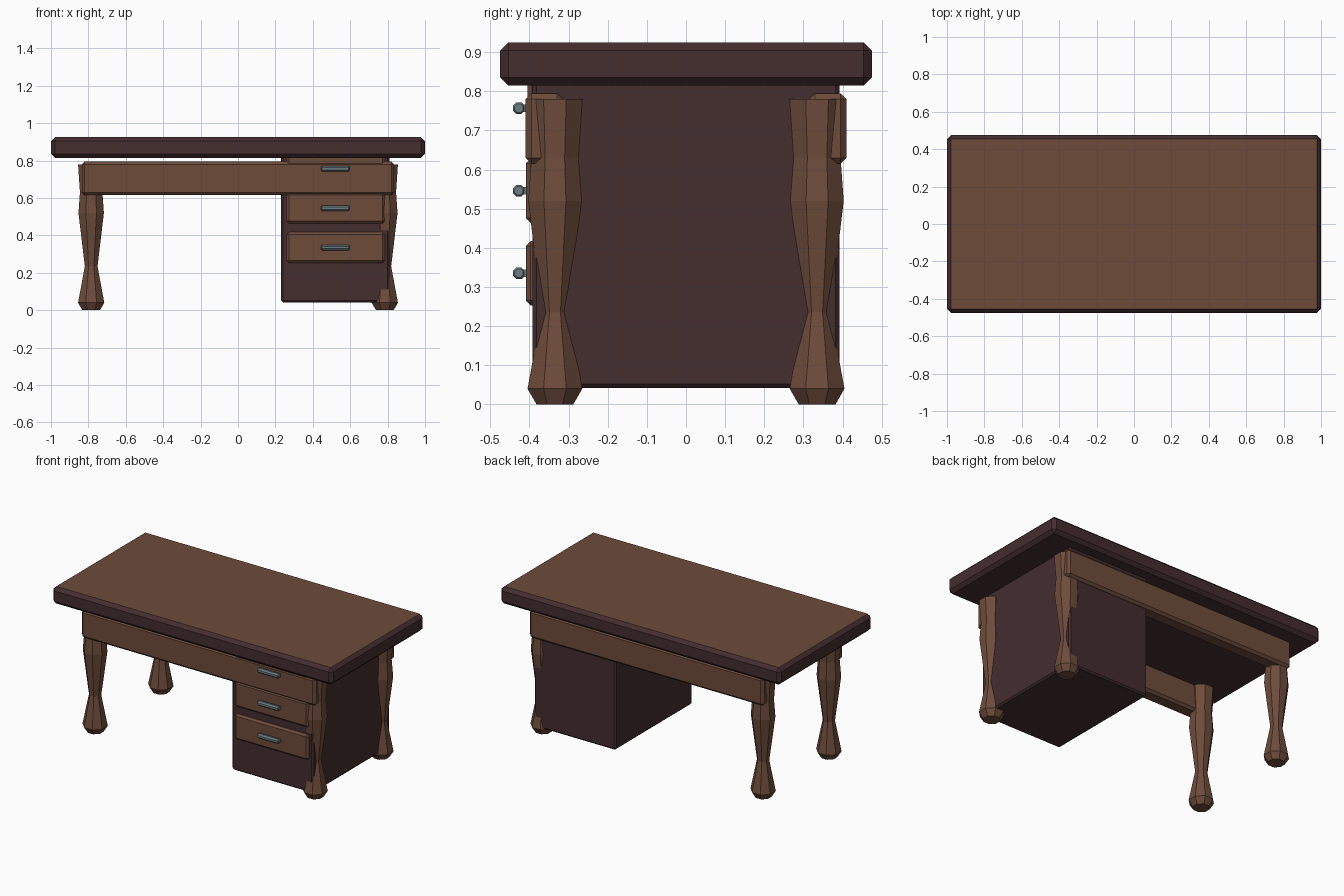
import bpy, bmesh, math

if "Cube" in bpy.data.objects:
    bpy.data.objects.remove(bpy.data.objects["Cube"])


def material(name, rgb):
    m = bpy.data.materials.new(name)
    m.diffuse_color = (*rgb, 1.0)
    m.use_nodes = True
    m.node_tree.nodes["Principled BSDF"].inputs["Base Color"].default_value = m.diffuse_color
    return m


BROWN = material("brown_wood", (0.155, 0.072, 0.044))
DARK = material("dark_wood", (0.058, 0.026, 0.028))
METAL = material("grey_metal", (0.15, 0.20, 0.22))


def finish(name, bm, *mats):
    bmesh.ops.recalc_face_normals(bm, faces=bm.faces)
    me = bpy.data.meshes.new(name)
    bm.to_mesh(me)
    bm.free()
    for m in mats:
        me.materials.append(m)
    ob = bpy.data.objects.new(name, me)
    bpy.context.collection.objects.link(ob)
    return ob


def box(name, lo, hi, bevel, *mats):
    """Box between two corners with a single flat chamfer."""
    bm = bmesh.new()
    bmesh.ops.create_cube(bm, size=1)
    for v in bm.verts:
        v.co = [lo[i] + (v.co[i] + 0.5) * (hi[i] - lo[i]) for i in range(3)]
    if bevel:
        bmesh.ops.bevel(bm, geom=bm.edges[:], offset=bevel, segments=1,
                        profile=0.5, affect='EDGES')
    bm.normal_update()
    return finish(name, bm, *mats)


def lathe(name, rings, sides, place, mat):
    """Faceted turned shape; rings are (position, apothem), place maps to space."""
    bm = bmesh.new()
    loops = []
    for t, r in rings:
        R = r / math.cos(math.pi / sides)
        angles = [(k + 0.5) * 2 * math.pi / sides for k in range(sides)]
        loops.append([bm.verts.new(place(R * math.cos(a), R * math.sin(a), t))
                      for a in angles])
    for a, b in zip(loops, loops[1:]):
        for k in range(sides):
            j = (k + 1) % sides
            bm.faces.new((a[k], a[j], b[j], b[k]))
    bm.faces.new(loops[0][::-1])
    bm.faces.new(loops[-1])
    return finish(name, bm, mat)


# Table top: dark slab with a brown upper face
top = box("table_top", (-1, -0.475, 0.815), (1, 0.475, 0.925), 0.021, DARK, BROWN)
for p in top.data.polygons:
    p.material_index = 1 if p.normal.z > 0.99 else 0

# Front and back aprons
box("front_apron", (-0.835, -0.41, 0.615), (0.835, -0.315, 0.795), 0.015, BROWN)
box("back_apron", (-0.835, 0.315, 0.615), (0.835, 0.41, 0.795), 0.015, BROWN)

# Four turned octagonal legs
LEG = [(0, 0.047), (0.04, 0.07), (0.235, 0.034), (0.52, 0.068),
       (0.63, 0.06), (0.78, 0.07)]
for sx in (-1, 1):
    for sy in (-1, 1):
        name = ("back_" if sy > 0 else "front_") + ("right_leg" if sx > 0 else "left_leg")
        lathe(name, LEG, 8,
              lambda u, v, t: (0.785 * sx + u, 0.335 * sy + v, t), BROWN)

# Drawer cabinet
box("cabinet", (0.23, -0.392, 0.042), (0.81, 0.392, 0.83), 0.01, DARK)

# Drawer fronts with bar handles
for i, z in enumerate((0.335, 0.546, 0.757)):
    front = -0.405 if i == 2 else -0.409
    box(f"drawer_{i + 1}", (0.26, front, z - 0.082), (0.785, -0.38, z + 0.082),
        0.012, BROWN)
    lathe(f"handle_bar_{i + 1}",
          [(0.445, 0.011), (0.45, 0.015), (0.59, 0.015), (0.595, 0.011)], 8,
          lambda u, v, t: (t, -0.427 + u, z + v), METAL)
    for side, x in (("left", 0.458), ("right", 0.582)):
        box(f"handle_{side}_post_{i + 1}", (x - 0.01, -0.427, z - 0.01),
            (x + 0.01, -0.40, z + 0.01), 0, METAL)
